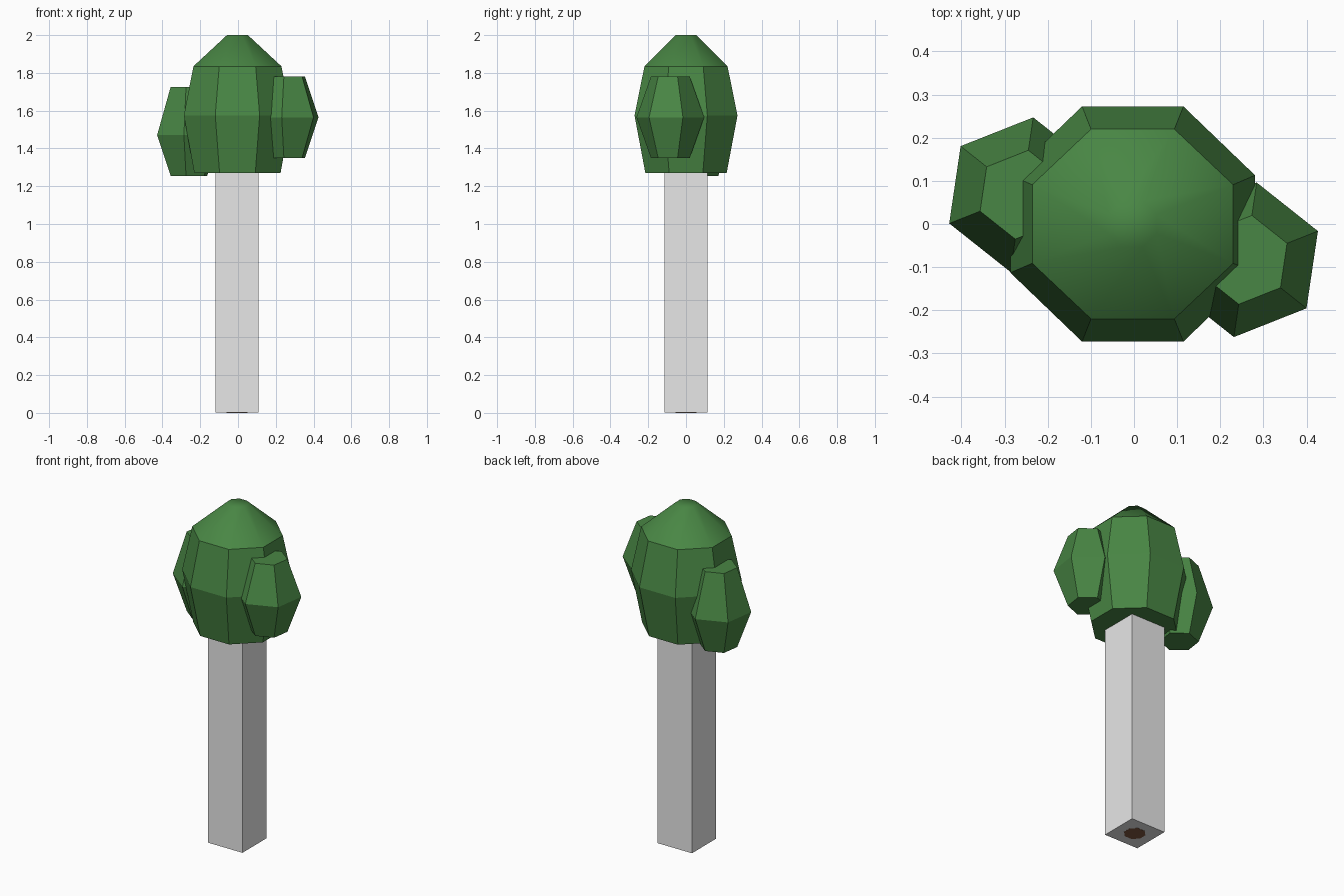
import bpy, bmesh, math

cube = bpy.data.objects.get("Cube")
if cube:
    bpy.data.objects.remove(cube, do_unlink=True)


def material(name, rgb):
    mat = bpy.data.materials.new(name)
    mat.use_nodes = True
    mat.diffuse_color = (*rgb, 1)
    mat.node_tree.nodes["Principled BSDF"].inputs["Base Color"].default_value = (*rgb, 1)
    return mat


leaf = material("leaf green", (0.066, 0.24, 0.058))
grey = material("pale grey", (0.8, 0.8, 0.8))
bark = material("bark brown", (0.22, 0.10, 0.05))


def loft(name, mat, centre, sides, turn, rings, bottom=True, smooth=False):
    """Stack polygon rings of (z, x radius, y radius) into a closed form."""
    bm = bmesh.new()
    loops = []
    for z, rx, ry in rings:
        angles = [math.radians(turn) + math.tau * i / sides for i in range(sides)]
        loops.append([bm.verts.new((centre[0] + rx * math.cos(a),
                                    centre[1] + ry * math.sin(a), z)) for a in angles])
    for low, high in zip(loops, loops[1:]):
        for i in range(sides):
            j = (i + 1) % sides
            bm.faces.new((low[i], low[j], high[j], high[i]))
    bm.faces.new(loops[-1])
    if bottom:
        bm.faces.new(loops[0][::-1])
    for face in bm.faces:
        face.smooth = smooth
    mesh = bpy.data.meshes.new(name)
    bm.to_mesh(mesh)
    bm.free()
    mesh.materials.append(mat)
    obj = bpy.data.objects.new(name, mesh)
    bpy.context.collection.objects.link(obj)
    return obj


# Square post with a brown core showing at its foot
half = 0.113 * math.sqrt(2)
loft("post", grey, (-0.005, 0), 4, 45, [(0.001, half, half), (1.3, half, half)])
loft("trunk_core", bark, (-0.005, 0), 8, 22.5, [(0, 0.06, 0.06), (1.29, 0.06, 0.06)])

# Main octagonal crown with a softly shaded cap
crown = (-0.003, 0)
loft("crown", leaf, crown, 8, 22.5,
     [(1.27, 0.247, 0.233), (1.575, 0.307, 0.295), (1.835, 0.252, 0.238)])
loft("crown_cap", leaf, crown, 8, 22.5,
     [(1.835, 0.252, 0.238), (2.0, 0.06, 0.058)], bottom=False, smooth=True)

# Hexagonal side clumps
for name, centre, low, middle, high in (
        ("left_clump", (0.258, -0.083), 1.35, 1.565, 1.78),
        ("right_clump", (-0.26, 0.068), 1.255, 1.47, 1.725)):
    loft(name, leaf, centre, 6, 21.6,
         [(low, 0.104, 0.104), (middle, 0.181, 0.181), (high, 0.104, 0.104)])
